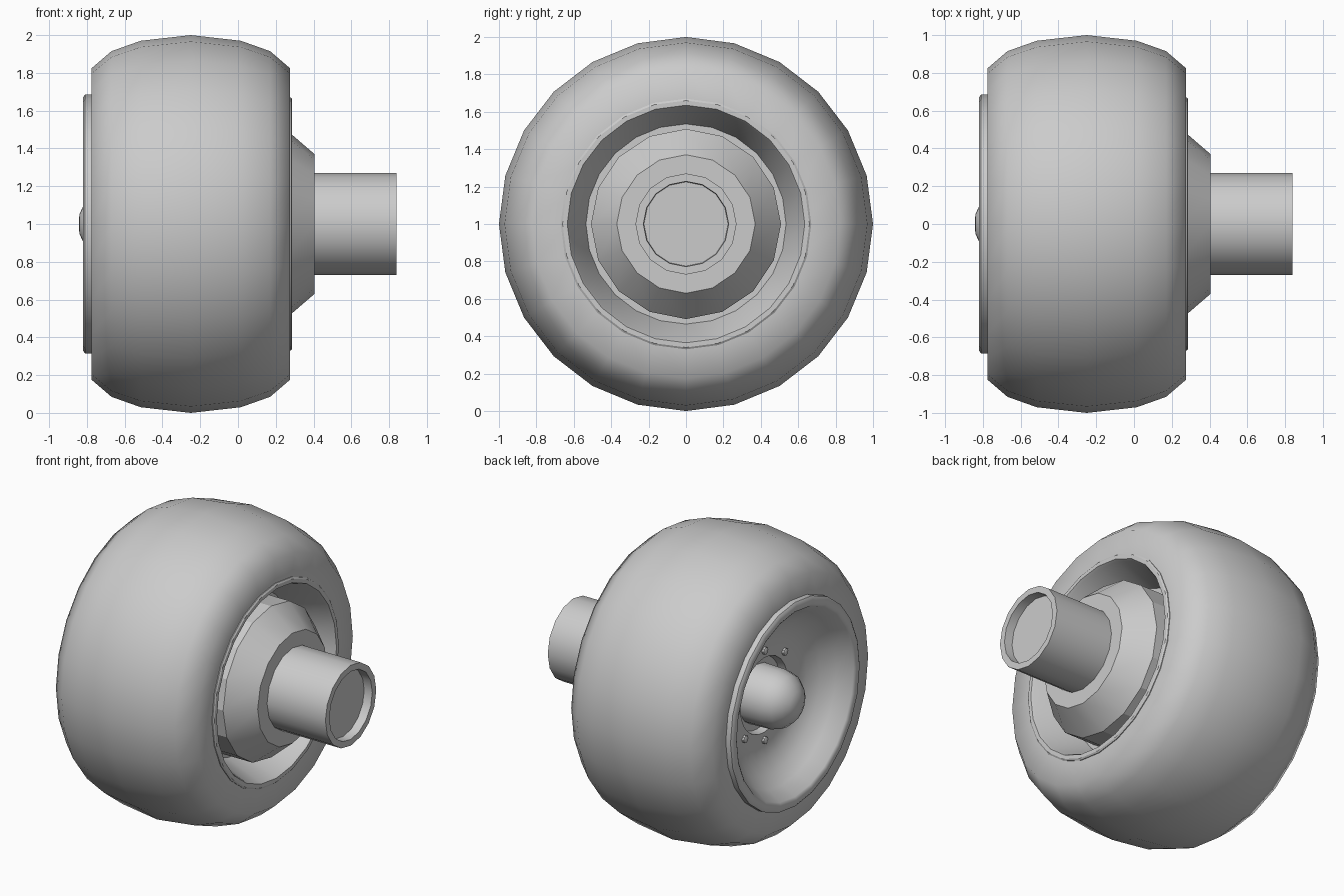
import bpy, bmesh, math

cube = bpy.data.objects.get("Cube")
if cube:
    bpy.data.objects.remove(cube)

grey = bpy.data.materials.new("plain_grey")
grey.use_nodes = True
colour = (0.6, 0.6, 0.6, 1)
grey.diffuse_color = colour
grey.node_tree.nodes["Principled BSDF"].inputs["Base Color"].default_value = colour


def finish(name, bm, angle):
    bmesh.ops.recalc_face_normals(bm, faces=bm.faces)
    mesh = bpy.data.meshes.new(name)
    bm.to_mesh(mesh)
    bm.free()
    mesh.materials.append(grey)
    obj = bpy.data.objects.new(name, mesh)
    bpy.context.collection.objects.link(obj)
    bpy.ops.object.select_all(action="DESELECT")
    obj.select_set(True)
    bpy.context.view_layer.objects.active = obj
    bpy.ops.object.shade_smooth_by_angle(angle=math.radians(angle))
    return obj


def lathe(name, profile, sides, closed=False, angle=35):
    """Turn (x, radius) points about the wheel axis."""
    bm = bmesh.new()
    rings = []
    for x, r in profile:
        if r == 0:
            rings.append([bm.verts.new((x, 0, 1))] * sides)
        else:
            turns = [math.tau * i / sides for i in range(sides)]
            rings.append([bm.verts.new((x, r * math.sin(t), 1 + r * math.cos(t)))
                          for t in turns])
    pairs = list(zip(rings, rings[1:]))
    if closed:
        pairs.append((rings[-1], rings[0]))
    for a, b in pairs:
        for i in range(sides):
            j = (i + 1) % sides
            bm.faces.new(list(dict.fromkeys((a[i], a[j], b[j], b[i]))))
    return finish(name, bm, angle)


# Rounded tyre, symmetric about its middle plane
half = [(0.525, 0.64), (0.525, 0.825), (0.42, 0.915), (0.265, 0.97)]
middle = -0.25
tyre = [(middle - d, r) for d, r in half] + [(middle, 1)]
tyre += [(middle + d, r) for d, r in reversed(half)]
lathe("tyre", tyre, 24, closed=True, angle=60)

# Rim: outer lip, bowl, hub recess, then the inner side with its well
lathe("rim", [
    (-0.53, 0), (-0.53, 0.24), (-0.58, 0.25), (-0.58, 0.34),
    (-0.6, 0.42), (-0.65, 0.5), (-0.72, 0.565), (-0.81, 0.62),
    (-0.82, 0.635), (-0.82, 0.67), (-0.81, 0.685), (-0.76, 0.685),
    (-0.74, 0.63), (0.25, 0.63), (0.26, 0.67), (0.28, 0.67),
    (0.287, 0.66), (0.287, 0.635), (0.27, 0.625), (0.02, 0.535), (0.02, 0),
], 24)

# Domed post in the centre of the bowl
lathe("hub_post", [
    (-0.5, 0), (-0.5, 0.195), (-0.68, 0.19), (-0.75, 0.17),
    (-0.8, 0.125), (-0.825, 0.085), (-0.84, 0.05), (-0.842, 0),
], 16, angle=45)

# Conical mount on the inner side
lathe("axle_mount", [
    (0.01, 0), (0.01, 0.508), (0.245, 0.508), (0.405, 0.37), (0.405, 0),
], 16, angle=20)

# Axle tube with a shallow socket in its end
lathe("axle", [
    (0.38, 0), (0.38, 0.27), (0.838, 0.27), (0.838, 0.228), (0.78, 0.225), (0.78, 0),
], 16)

# Ring of bolts around the post
for i in range(8):
    t = math.tau * i / 8
    bolt = lathe("bolt_%d" % (i + 1), [
        (-0.56, 0), (-0.56, 0.024), (-0.595, 0.024), (-0.6, 0.015), (-0.6, 0),
    ], 8)
    bolt.location = (0, 0.3 * math.sin(t), 0.3 * math.cos(t))
